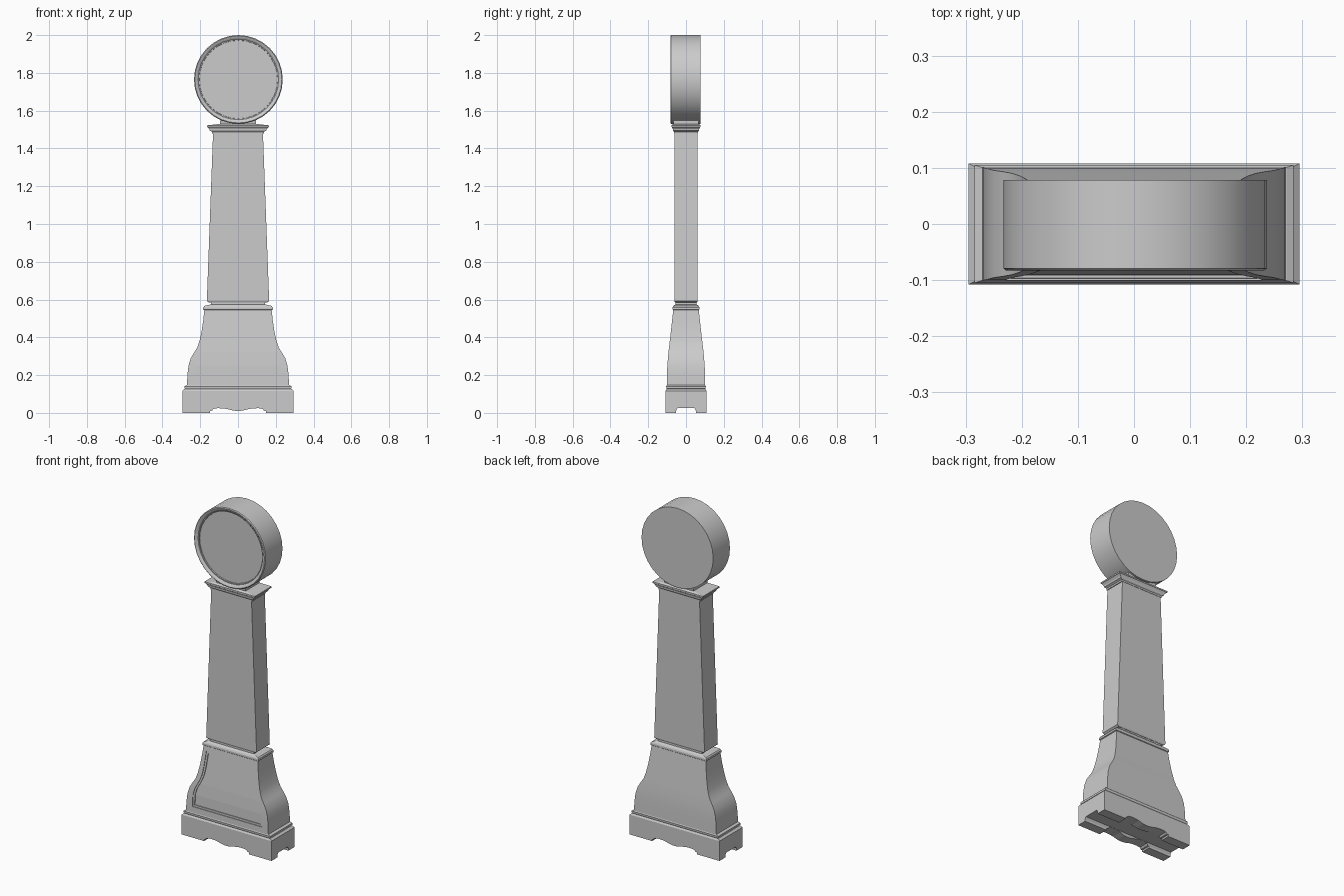
import bpy, bmesh, math

if "Cube" in bpy.data.objects:
    bpy.data.objects.remove(bpy.data.objects["Cube"])


def finish(name, bm, smooth=None):
    bmesh.ops.recalc_face_normals(bm, faces=bm.faces)
    mesh = bpy.data.meshes.new(name)
    bm.to_mesh(mesh)
    bm.free()
    ob = bpy.data.objects.new(name, mesh)
    bpy.context.collection.objects.link(ob)
    if smooth:
        bpy.ops.object.select_all(action='DESELECT')
        ob.select_set(True)
        bpy.context.view_layer.objects.active = ob
        bpy.ops.object.shade_smooth_by_angle(angle=math.radians(smooth))
    return ob


def loft(name, rings, smooth=None):
    """Stack of rectangles: (half width, y front, y back, z)."""
    bm = bmesh.new()
    loops = [[bm.verts.new(p) for p in
              ((-w, f, z), (w, f, z), (w, b, z), (-w, b, z))]
             for w, f, b, z in rings]
    for lo, hi in zip(loops, loops[1:]):
        for i in range(4):
            j = (i + 1) % 4
            bm.faces.new((lo[i], lo[j], hi[j], hi[i]))
    bm.faces.new(loops[0])
    bm.faces.new(loops[-1])
    return finish(name, bm, smooth)


def stack(name, rings, smooth=None):
    return loft(name, [(w, -d, d, z) for w, d, z in rings], smooth)


def prism(name, pts, axis, half):
    """Extrude an outline (u, z) along x or y."""
    bm = bmesh.new()
    co = lambda u, z, s: (u, s, z) if axis == 'y' else (s, u, z)
    a = [bm.verts.new(co(u, z, -half)) for u, z in pts]
    b = [bm.verts.new(co(u, z, half)) for u, z in pts]
    bm.faces.new(a)
    bm.faces.new(b)
    for i in range(len(pts)):
        j = (i + 1) % len(pts)
        bm.faces.new((a[i], a[j], b[j], b[i]))
    return finish(name, bm)


def cut(ob, cutter):
    cutter.hide_render = True
    cutter.hide_viewport = True
    m = ob.modifiers.new("cut", 'BOOLEAN')
    m.operation = 'DIFFERENCE'
    m.solver = 'EXACT'
    m.object = cutter


def interp(table, z):
    for (z0, v0), (z1, v1) in zip(table, table[1:]):
        if z <= z1:
            return v0 + (v1 - v0) * (z - z0) / (z1 - z0)
    return table[-1][1]


# Plinth with scalloped bracket feet
plinth = stack("plinth", [(.295, .108, 0), (.295, .108, .117), (.283, .102, .127)])
half = [(0, .010), (.025, .012), (.055, .020), (.08, .024), (.11, .025),
        (.13, .021), (.138, .012), (.147, .010), (.147, -.05)]
cut(plinth, prism("foot_cutter_front", half + [(-u, z) for u, z in half[:0:-1]], 'y', .2))
cut(plinth, prism("foot_cutter_side",
                  [(-.052, -.05), (.052, -.05), (.052, .013), (.045, .025),
                   (-.045, .025), (-.052, .013)], 'x', .4))

# Moulding above the plinth
stack("plinth_moulding", [(.276, .100, .125), (.283, .104, .13), (.284, .105, .141),
                          (.272, .101, .147)])

# Flared lower case
width = [(.143, .270), (.20, .268), (.25, .262), (.29, .250), (.32, .232), (.345, .216),
         (.38, .204), (.43, .193), (.49, .184), (.548, .178)]
depth = [(.143, .102), (.25, .099), (.32, .093), (.38, .086), (.45, .078), (.548, .067)]
case = stack("lower_case", [(w, interp(depth, z), z) for z, w in width], 30)

# Recessed front panel with a stepped border
panel = [(.18, .228), (.25, .227), (.29, .216), (.32, .200), (.345, .187),
         (.38, .175), (.43, .167), (.49, .161), (.515, .159)]
for name, inset, sink in (("panel_cutter_outer", 0, .004), ("panel_cutter_inner", .011, .009)):
    zs = [.18 + inset] + [z for z, _ in panel[1:-1]] + [.515 - inset]
    cut(case, loft(name, [(interp(panel, z) - inset, -.2, sink - interp(depth, z), z)
                          for z in zs]))

# Moulding and neck between lower case and trunk
stack("waist_moulding", [(.176, .066, .543), (.184, .071, .547), (.184, .071, .558),
                         (.178, .067, .566), (.160, .062, .571), (.143, .056, .574),
                         (.143, .056, .592)])

# Tapered trunk
stack("trunk", [(.154, .058, .584), (.165, .062, .592), (.132, .062, 1.482)])

# Crown moulding and head seat
stack("crown_moulding", [(.137, .064, 1.478), (.137, .064, 1.488), (.149, .069, 1.494),
                         (.151, .070, 1.502), (.160, .075, 1.512), (.165, .078, 1.514),
                         (.165, .078, 1.522), (.098, .066, 1.530)])
stack("head_seat", [(.095, .064, 1.52), (.095, .068, 1.545), (.085, .068, 1.56)])

# Round clock head, turned profile around the y axis
profile = [(.235, .078), (.235, -.079), (.230, -.083), (.222, -.081),
           (.213, -.073), (.208, -.073), (.207, -.066)]
N = 32
bm = bmesh.new()
loops = []
for r, y in profile:
    loops.append([bm.verts.new((.002 + r * math.cos(2 * math.pi * k / N), y,
                                1.765 + r * math.sin(2 * math.pi * k / N)))
                  for k in range(N)])
for a, b in zip(loops, loops[1:]):
    for k in range(N):
        j = (k + 1) % N
        bm.faces.new((a[k], a[j], b[j], b[k]))
bm.faces.new(loops[0])
bm.faces.new(loops[-1])
finish("clock_head", bm, 30)
